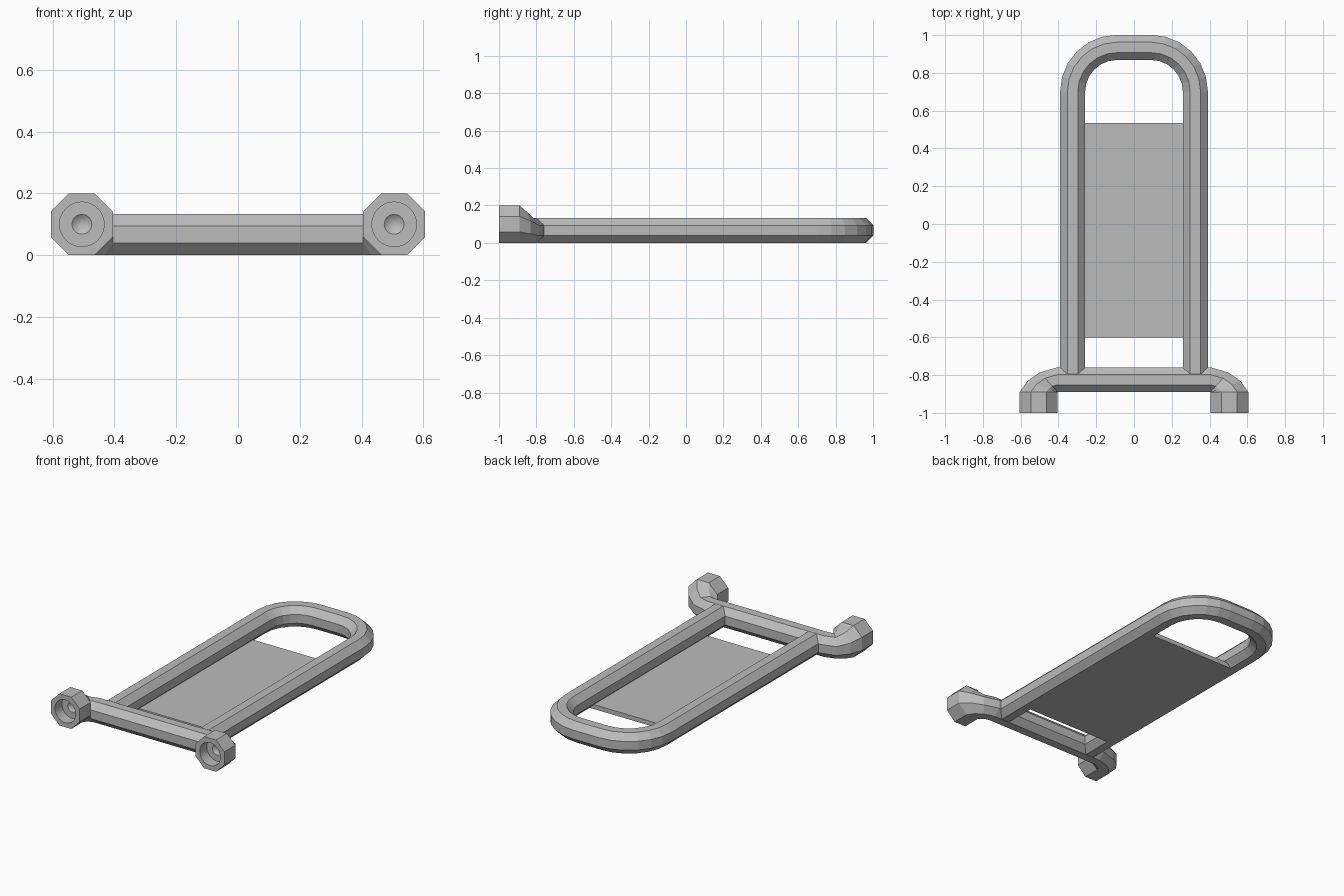
import bpy, bmesh, math
from mathutils import Vector

if "Cube" in bpy.data.objects:
    bpy.data.objects.remove(bpy.data.objects["Cube"])

grey = bpy.data.materials.new("plain grey")
grey.diffuse_color = (0.5, 0.5, 0.5, 1)
grey.use_nodes = True
grey.node_tree.nodes["Principled BSDF"].inputs["Base Color"].default_value = grey.diffuse_color


def loft(name, rings):
    """Skin a list of equal-length point rings and cap both ends."""
    bm = bmesh.new()
    vr = [[bm.verts.new(p) for p in ring] for ring in rings]
    n = len(rings[0])
    for a, b in zip(vr, vr[1:]):
        for i in range(n):
            j = (i + 1) % n
            bm.faces.new((a[i], a[j], b[j], b[i]))
    bm.faces.new(vr[0])
    bm.faces.new(vr[-1][::-1])
    bmesh.ops.recalc_face_normals(bm, faces=bm.faces)
    me = bpy.data.meshes.new(name)
    bm.to_mesh(me)
    bm.free()
    me.materials.append(grey)
    ob = bpy.data.objects.new(name, me)
    bpy.context.collection.objects.link(ob)
    return ob


def octagon(w, h):
    """Octagon with flat sides, half width w and half height h."""
    k = math.tan(math.pi / 8)
    return [(w, -h * k), (w, h * k), (w * k, h), (-w * k, h),
            (-w, h * k), (-w, -h * k), (-w * k, -h), (w * k, -h)]


T = 0.0665  # tube half thickness

# U-shaped frame: straight legs, rounded corners, flat top
half = [((0.325, -0.795), (1, 0))]
for i in range(7):
    a = math.pi / 2 * i / 6
    c, s = math.cos(a), math.sin(a)
    half.append(((0.09 + 0.235 * c, 0.70 + 0.235 * s), (c, s)))
path = half + [((-p[0], p[1]), (-d[0], d[1])) for p, d in reversed(half)]
loft("loop_frame", [[(p[0] + d[0] * u, p[1] + d[1] * u, T + v)
                     for u, v in octagon(T, T)] for p, d in path])

# Cross bar whose ends swing forward and swell to meet the sockets
side = []
for deg, r, h in ((0, 0.131, 0.133), (42, 0.14, 0.133), (70, 0.17, 0.165), (90, 0.2, 0.2)):
    a = math.radians(deg)
    side.append([(0.405 + math.sin(a) * (r / 2 + u), -0.89 + math.cos(a) * (r / 2 + u), h / 2 + v)
                 for u, v in octagon(r / 2, h / 2)])
other = [[(-x, y, z) for x, y, z in ring] for ring in reversed(side)]
loft("cross_bar", side[::-1] + other[::-1])

# Octagonal sockets with a round, dimpled bore
corners = [Vector(p) for p in octagon(0.1, 0.1)]
outline = [corners[i].lerp(corners[(i + 1) % 8], t / 4) for i in range(8) for t in range(4)]
for label, sx in (("left", -1), ("right", 1)):
    def ring(pts, y):
        return [(sx * 0.505 + p.x, y, 0.1 + p.y) for p in pts]

    def circle(r):
        return [p.normalized() * r for p in outline]

    socket = loft(label + "_socket", [
        ring(outline, -0.89), ring(outline, -1.0),
        ring(circle(0.072), -1.0), ring(circle(0.072), -0.93),
        ring(circle(0.032), -0.93), ring(circle(0.022), -0.922),
        ring(circle(0.008), -0.917)])
    bpy.ops.object.select_all(action='DESELECT')
    socket.select_set(True)
    bpy.context.view_layer.objects.active = socket
    bpy.ops.object.shade_smooth_by_angle(angle=math.radians(25))

# Thin plate flush with the underside of the frame
loft("base_plate", [[(x, y, z) for x, y in
                     ((-0.3, -0.6), (0.3, -0.6), (0.3, 0.535), (-0.3, 0.535))]
                    for z in (0.0, 0.028)])
